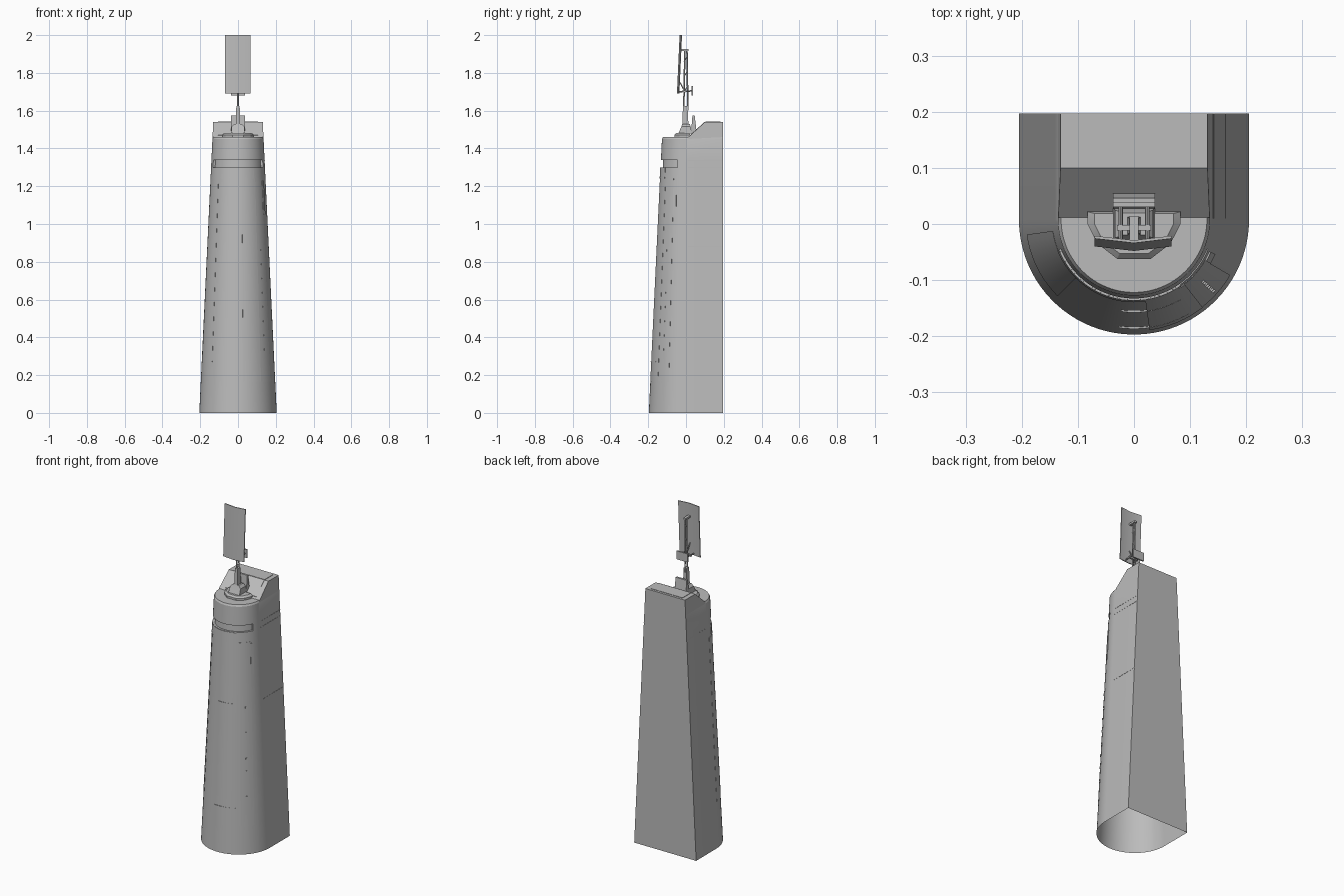
import bpy, bmesh
from math import sin, cos, radians
from mathutils import Vector

cube = bpy.data.objects.get("Cube")
if cube:
    bpy.data.objects.remove(cube, do_unlink=True)

grey = bpy.data.materials.new("hull_grey")
grey.use_nodes = True
grey.diffuse_color = (0.5, 0.5, 0.5, 1)
grey.node_tree.nodes["Principled BSDF"].inputs["Base Color"].default_value = (0.5, 0.5, 0.5, 1)

CY, BACK, DECK, TOP = 0.008, 0.197, 1.46, 1.54


def half_width(z):
    return 0.205 - 0.048 * z


def finish(name, bm, fix_normals=True):
    bmesh.ops.remove_doubles(bm, verts=bm.verts, dist=0.00005)
    if fix_normals:
        bmesh.ops.recalc_face_normals(bm, faces=bm.faces)
    mesh = bpy.data.meshes.new(name)
    bm.to_mesh(mesh)
    bm.free()
    mesh.materials.append(grey)
    ob = bpy.data.objects.new(name, mesh)
    bpy.context.collection.objects.link(ob)
    bpy.ops.object.select_all(action='DESELECT')
    ob.select_set(True)
    bpy.context.view_layer.objects.active = ob
    bpy.ops.object.shade_smooth_by_angle(angle=radians(25))
    return ob


def loft(name, rings, cap_start=True, cap_end=True):
    """Skin a list of closed rings that have equal point counts."""
    bm = bmesh.new()
    rows = [[bm.verts.new(p) for p in ring] for ring in rings]
    n = len(rows[0])
    for lo, hi in zip(rows, rows[1:]):
        for i in range(n):
            j = (i + 1) % n
            bm.faces.new((lo[i], lo[j], hi[j], hi[i]))
    if cap_start:
        bm.faces.new(rows[0][::-1])
    if cap_end:
        bm.faces.new(rows[-1])
    return finish(name, bm)


def rect(cx, cy, z, hx, hy):
    return [(cx + sx * hx, cy + sy * hy, z) for sx, sy in ((-1, -1), (1, -1), (1, 1), (-1, 1))]


def box(name, x, y, z):
    ring = lambda h: [(x[0], y[0], h), (x[1], y[0], h), (x[1], y[1], h), (x[0], y[1], h)]
    return loft(name, [ring(z[0]), ring(z[1])])


def rod(name, a, b, r, sides=8):
    a, b = Vector(a), Vector(b)
    d = (b - a).normalized()
    u = d.orthogonal().normalized()
    v = d.cross(u)
    ring = lambda c: [c + r * (cos(t) * u + sin(t) * v)
                      for t in (radians(360 * k / sides) for k in range(sides))]
    return loft(name, [ring(a), ring(b)])


# Tower shell: D-shaped section with a slot recessed around the front
SLOT = (202, 338)
steps = sorted([180 + 4 * k for k in range(46)] + [SLOT[0] + 0.1, SLOT[1] - 0.1, *SLOT])


def section(z, slot=0.0, shrink=0.0):
    r = half_width(z) - shrink
    pts = [(-half_width(z), BACK, z)]
    for a in steps:
        q = r - (slot if SLOT[0] < a < SLOT[1] else 0)
        pts.append((q * cos(radians(a)), CY + q * sin(radians(a)), z))
    return pts + [(half_width(z), BACK, z)]


loft("tower_shell", [section(0), section(1.30), section(1.30, 0.012), section(1.34, 0.012),
                     section(1.34), section(1.45), section(DECK, 0, 0.005)], cap_start=False)

# Raised rear block with sloping front
bm = bmesh.new()
profile = [(0.012, DECK - 0.01), (0.012, DECK), (0.1, TOP), (BACK, TOP), (BACK, DECK - 0.01)]
sides = [[bm.verts.new((s * half_width(z), y, z)) for y, z in profile] for s in (-1, 1)]
for i in range(len(profile)):
    j = (i + 1) % len(profile)
    bm.faces.new((sides[0][i], sides[0][j], sides[1][j], sides[1][i]))
for s in sides:
    bm.faces.new(s)
finish("rear_block", bm)
box("roof_panel", (-0.105, 0.105), (0.102, 0.183), (TOP - 0.002, TOP + 0.002))

# Sloping inset panel on the block front
slope = lambda d: [(sx * 0.105, y, DECK + (y - 0.012) * 0.909 + d)
                   for sx, y in ((-1, 0.022), (1, 0.022), (1, 0.099), (-1, 0.099))]
loft("slope_panel", [slope(-0.002), slope(0.002)])


# Thin plates following the curved front
def wall_plate(name, a0, a1, z0, z1, lift=0.003):
    n = max(2, round((a1 - a0) / 4))
    rings = []
    for k in range(n + 1):
        a = radians(a0 + (a1 - a0) * k / n)
        ring = []
        for z, d in ((z0, -0.002), (z0, lift), (z1, lift), (z1, -0.002)):
            r = half_width(z) + d
            ring.append((r * cos(a), CY + r * sin(a), z))
        rings.append(ring)
    return loft(name, rings)


wall_plate("front_plate", 278, 308, 0.165, 1.24, 0.002)
wall_plate("access_strip", 308, 330, 0.165, 1.24, 0.001)
wall_plate("hatch_plate", 330, 337, 1.05, 1.23)
wall_plate("upper_band", 202, 305, 1.24, 1.298, 0.002)
wall_plate("right_plate", 188, 225, 0.27, 1.238, 0.001)
wall_plate("front_seam", 262, 300, 0.878, 0.882, 0.003)
wall_plate("lower_seam", 262, 300, 0.269, 0.272, 0.003)
for k in range(8):
    wall_plate(f"rung_{k + 1}", 317, 319, 0.33 + 0.075 * k, 0.34 + 0.075 * k, 0.004)

# Seams on the flat sides
for z in (0.88, 1.30, 1.335):
    w = half_width(z)
    box("left_side_seam", (w - 0.002, w + 0.001), (0.01, BACK), (z - 0.002, z + 0.002))
w = half_width(1.32)
box("right_side_seam", (-w - 0.001, -w + 0.002), (0.01, BACK), (1.30, 1.304))

# Antenna base: faceted plinth, housing and pedestal
plinth = [(-0.083, 0.022), (-0.083, 0), (-0.065, -0.035), (-0.03, -0.062), (0.03, -0.062),
          (0.065, -0.035), (0.083, 0), (0.083, 0.022)]
loft("antenna_plinth", [[(x * s, y * s, z) for x, y in plinth]
                        for z, s in ((DECK - 0.002, 1), (1.472, 1), (1.482, 0.85))])
loft("antenna_housing", [rect(0, -0.005, 1.478, 0.037, 0.036), rect(0, 0, 1.515, 0.034, 0.025),
                         rect(0, 0, 1.53, 0.02, 0.02)])
loft("rear_shield", [rect(0, 0.042, 1.47, 0.037, 0.016), rect(0, 0.04, 1.575, 0.037, 0.006)])
loft("mast_base", [rect(0, -0.004, 1.50, 0.012, 0.017), rect(0, -0.003, 1.625, 0.009, 0.013)])

# Mast struts and antenna frame
for y in (-0.012, 0.01):
    rod("mast_strut", (0, y, 1.60), (0, y * 0.5, 1.925), 0.004)
for z in (1.70, 1.78, 1.86):
    rod("mast_brace", (0, -0.011, z), (0, 0.009, z + 0.03), 0.003)
box("mast_cap", (-0.008, 0.008), (-0.03, 0.014), (1.915, 1.926))
box("cross_bar", (-0.03, 0.03), (-0.012, -0.002), (1.696, 1.708))
for s in (-1, 1):
    rod("feed_arm", (s * 0.024, -0.042, 1.70), (s * 0.024, 0.035, 1.705), 0.004)
box("feed_box", (-0.037, 0.037), (0.03, 0.038), (1.68, 1.73))
rod("panel_stay", (0, -0.038, 1.76), (0, -0.005, 1.70), 0.003)

# Reflector: tilted panel with a shallow fold down the middle
bent = lambda y, z: [(-0.07, y + 0.006, z), (0, y - 0.002, z), (0.067, y + 0.006, z),
                     (0.067, y + 0.011, z), (0, y + 0.003, z), (-0.07, y + 0.011, z)]
loft("reflector_panel", [bent(-0.046, 1.69), bent(-0.032, 2.0)])
